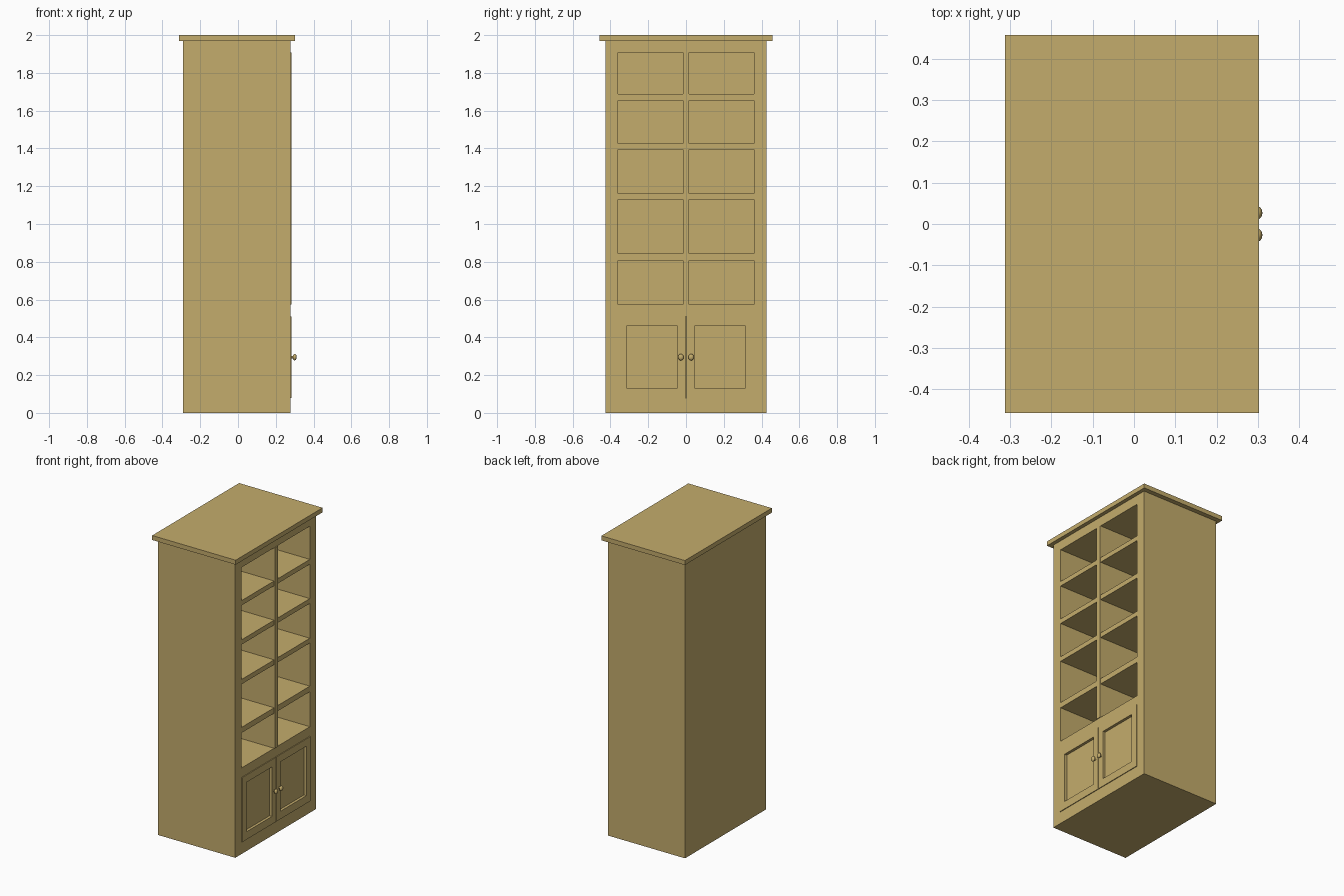
import bpy, bmesh, math
from mathutils import Matrix, Vector

if "Cube" in bpy.data.objects:
    bpy.data.objects.remove(bpy.data.objects["Cube"])

wood = bpy.data.materials.new("tan wood")
wood.diffuse_color = (0.552, 0.413, 0.150, 1)
wood.use_nodes = True
wood.node_tree.nodes["Principled BSDF"].inputs["Base Color"].default_value = wood.diffuse_color


def boxes(name, ranges):
    """One object made of axis-aligned boxes given as (x0, x1, y0, y1, z0, z1)."""
    bm = bmesh.new()
    for x0, x1, y0, y1, z0, z1 in ranges:
        centre = Vector(((x0 + x1) / 2, (y0 + y1) / 2, (z0 + z1) / 2))
        size = Matrix.Diagonal((x1 - x0, y1 - y0, z1 - z0, 1))
        bmesh.ops.create_cube(bm, size=1, matrix=Matrix.Translation(centre) @ size)
    return finish(name, bm)


def finish(name, bm):
    mesh = bpy.data.meshes.new(name)
    bm.to_mesh(mesh)
    bm.free()
    mesh.materials.append(wood)
    obj = bpy.data.objects.new(name, mesh)
    bpy.context.collection.objects.link(obj)
    return obj


def cut(obj, ranges):
    """Cut boxes out of an object."""
    cutter = boxes("cutter", ranges)
    cutter.hide_render = True
    mod = obj.modifiers.new("cut", 'BOOLEAN')
    mod.operation, mod.solver, mod.object = 'DIFFERENCE', 'EXACT', cutter
    bpy.context.view_layer.objects.active = obj
    bpy.ops.object.modifier_apply(modifier=mod.name)
    bpy.data.objects.remove(cutter)


BACK, FRONT, PROUD = -0.291, 0.278, 0.283
HALF = 0.359                     # half width of the openings
ROWS = [(0.573, 0.806), (0.843, 1.130), (1.162, 1.394), (1.426, 1.655), (1.687, 1.908)]
DOOR_Z = (0.08, 0.51)

# carcass with five shelf bays and a shallow pocket for the doors
carcass = boxes("carcass", [(BACK, FRONT, -0.426, 0.426, 0, 1.97)])
cut(carcass, [(BACK + 0.02, 0.4, -HALF, HALF, a, b) for a, b in ROWS]
    + [(FRONT - 0.03, 0.4, -HALF, HALF, *DOOR_Z)])

# overhanging top board
boxes("top_board", [(-0.312, 0.303, -0.457, 0.457, 1.97, 2.0)])

# centre divider, slightly proud of the shelf edges
boxes("centre_divider", [(BACK + 0.02, PROUD, -0.017, 0.017, ROWS[0][0], ROWS[-1][1])])

for side, s in (("left", -1), ("right", 1)):
    # door with a recessed panel
    y = sorted((s * 0.003, s * HALF))
    door = boxes(side + "_door", [(FRONT - 0.03, PROUD, *y, *DOOR_Z)])
    p = sorted((s * 0.045, s * 0.316))
    cut(door, [(PROUD - 0.018, 0.4, *p, 0.132, 0.461)])

    # flattened round knob on a short stem
    bm = bmesh.new()
    at = Vector((0.300, s * 0.027, 0.295))
    bmesh.ops.create_uvsphere(bm, u_segments=24, v_segments=14, radius=1,
                              matrix=Matrix.Translation(at) @ Matrix.Diagonal((0.0105, 0.015, 0.017, 1)))
    bmesh.ops.create_cone(bm, cap_ends=True, segments=16, radius1=0.006, radius2=0.006, depth=0.02,
                          matrix=Matrix.Translation(at - Vector((0.011, 0, 0)))
                          @ Matrix.Rotation(math.pi / 2, 4, 'Y'))
    knob = finish(side + "_knob", bm)
    bpy.ops.object.select_all(action='DESELECT')
    knob.select_set(True)
    bpy.context.view_layer.objects.active = knob
    bpy.ops.object.shade_smooth_by_angle(angle=math.radians(40))
